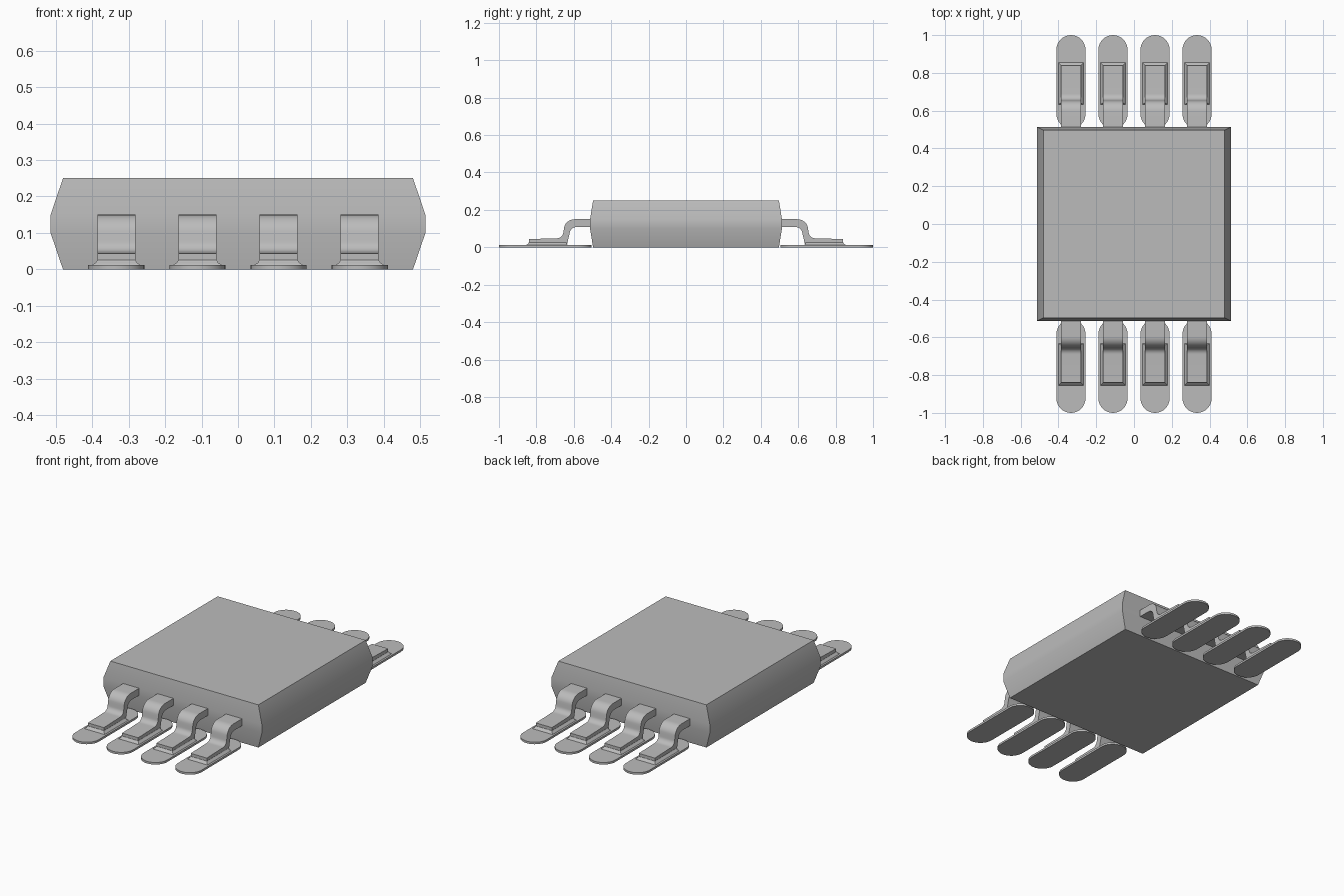
import bpy, bmesh, math

cube = bpy.data.objects.get("Cube")
if cube:
    bpy.data.objects.remove(cube, do_unlink=True)

grey = bpy.data.materials.new("plain_grey")
grey.use_nodes = True
grey.diffuse_color = (0.5, 0.5, 0.5, 1)
grey.node_tree.nodes["Principled BSDF"].inputs["Base Color"].default_value = (0.5, 0.5, 0.5, 1)


def loft(name, rings):
    """Join rings of points with side faces and cap both ends."""
    bm = bmesh.new()
    loops = [[bm.verts.new(p) for p in ring] for ring in rings]
    n = len(loops[0])
    for a, b in zip(loops, loops[1:]):
        for i in range(n):
            j = (i + 1) % n
            bm.faces.new((a[i], a[j], b[j], b[i]))
    bm.faces.new(loops[0][::-1])
    bm.faces.new(loops[-1])
    bmesh.ops.recalc_face_normals(bm, faces=bm.faces)
    mesh = bpy.data.meshes.new(name)
    bm.to_mesh(mesh)
    bm.free()
    mesh.materials.append(grey)
    obj = bpy.data.objects.new(name, mesh)
    bpy.context.collection.objects.link(obj)
    bpy.ops.object.select_all(action='DESELECT')
    obj.select_set(True)
    bpy.context.view_layer.objects.active = obj
    bpy.ops.object.shade_smooth_by_angle(angle=math.radians(32))
    return obj


def rect(cx, hx, y0, y1, z):
    return [(cx - hx, y0, z), (cx + hx, y0, z), (cx + hx, y1, z), (cx - hx, y1, z)]


def arc(cy, cz, ry, rz, start, end, steps=8):
    angles = [math.radians(start + (end - start) * i / steps) for i in range(steps + 1)]
    return [(cy + ry * math.cos(a), cz + rz * math.sin(a)) for a in angles]


# Package body with bulging sides
loft("body", [rect(0, hx, -hy, hy, z) for hx, hy, z in
              [(0.48, 0.497, 0), (0.514, 0.513, 0.1), (0.514, 0.513, 0.15), (0.48, 0.497, 0.25)]])

# Side outline of a bent lead: top edge outward, then underside back
BASE = 0.012
outline = [(0.49, 0.15)]
outline += arc(0.595, 0.095, 0.058, 0.055, 90, 0)
outline += arc(0.69, 0.08, 0.034, 0.032, 180, 270)
outline += [(0.84, 0.044), (0.84, BASE), (0.637, BASE)]
outline += arc(0.58, 0.075, 0.042, 0.034, 0, 90)
outline += [(0.49, 0.109)]


def add_lead(name, cx, side):
    # Rounded landing pad
    r = 0.077
    shape = [(cx + r * math.cos(a), y + r * math.sin(a))
             for y, start in ((1 - r, 0), (0.505 + r, math.pi))
             for a in [start + math.pi * i / 16 for i in range(17)]]
    loft("pad_" + name, [[(x, side * y, z) for x, y in shape] for z in (0, BASE)])
    # Bent lead
    loft("lead_" + name, [[(x, side * y, z) for y, z in outline]
                          for x in (cx - 0.052, cx + 0.052)])
    # Concave solder fillet round the foot
    loft("fillet_" + name,
         [rect(cx, 0.051 + f, side * (0.641 - f / 2), side * (0.839 + f), z)
          for f, z in ((0.016, BASE - 0.002), (0.014, 0.0135), (0.006, 0.018), (0.0, 0.028))])


for side, label in ((-1, "front"), (1, "back")):
    for i in range(4):
        add_lead(f"{label}_{i + 1}", (i - 1.5) * 0.2225, side)
